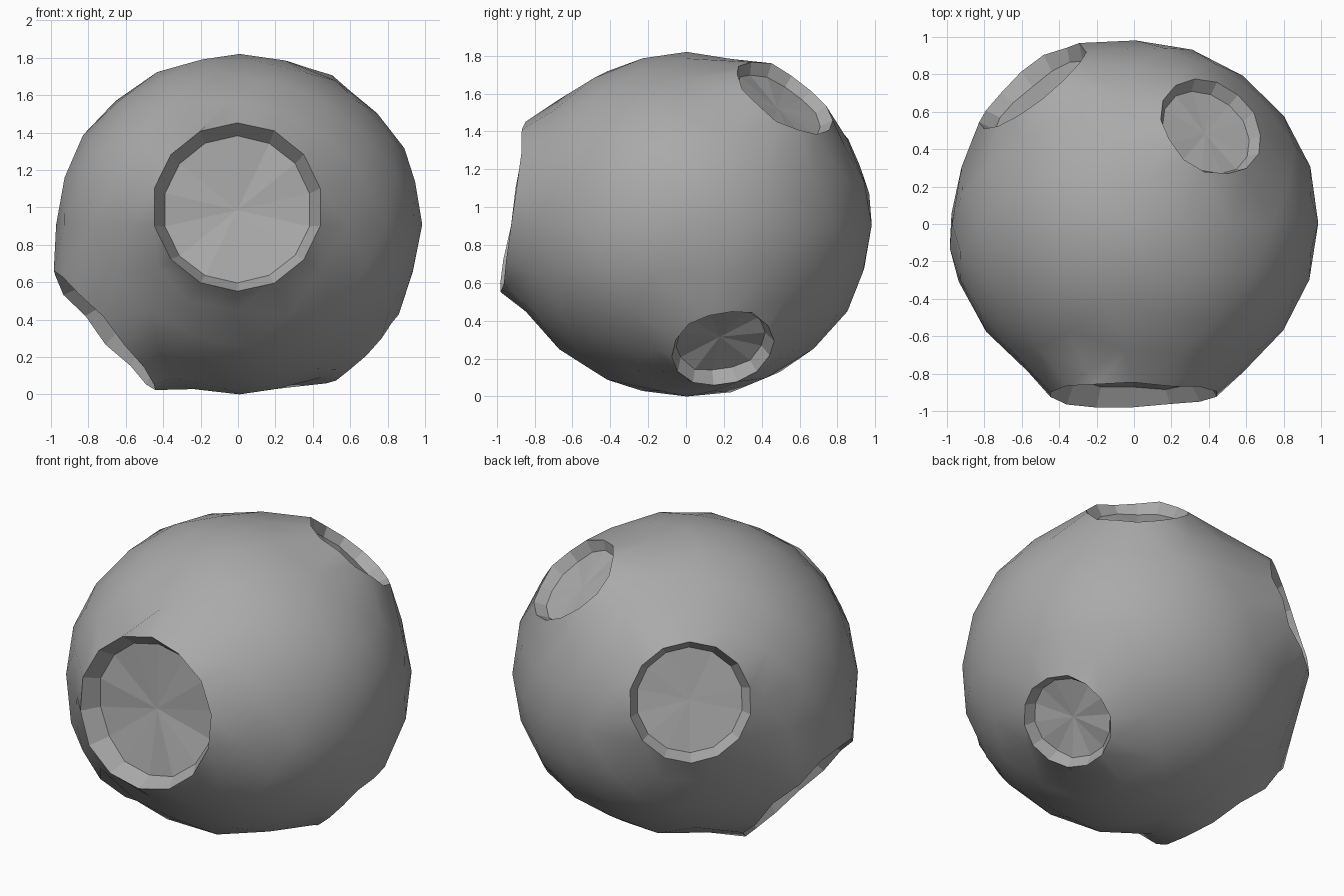
import bpy, bmesh, math, random
from mathutils import Vector

if "Cube" in bpy.data.objects:
    bpy.data.objects.remove(bpy.data.objects["Cube"], do_unlink=True)

random.seed(4)
SEGMENTS = 14
BODY = Vector((0.982, 0.98, 0.91))      # half sizes of the rock
SHIFT = Vector((0.012, 0, 0))
# Crater rims: centre from the middle of the rock, facing, radius, depth, floor roughness
CRATERS = [
    ((0, -0.92, 0.095), (0, -0.99, 0.14), 0.455, 0.1, 0.025),
    ((0.415, 0.515, 0.67), (0.42, 0.5, 0.74), 0.295, 0.06, 0.006),
    ((0.66, 0.19, -0.65), (0.66, 0.17, -0.66), 0.275, 0.07, 0.015),
    ((-0.54, 0.73, 0.24), (-0.56, 0.72, 0.26), 0.35, 0.08, 0.008),
    ((-0.71, -0.1, -0.565), (-0.74, -0.09, -0.66), 0.42, 0.1, 0.02),
]


def jitter(amount):
    return random.uniform(-amount, amount)


def ring(centre, axis, radius):
    """Points of a circle around an axis."""
    axis = axis.normalized()
    side = axis.cross(Vector((0, 0, 1))).normalized()
    up = side.cross(axis)
    turns = [math.tau * i / SEGMENTS for i in range(SEGMENTS)]
    return [centre + radius * (side * math.sin(t) + up * math.cos(t)) for t in turns]


# Round body points, left out where a crater opens
bm = bmesh.new()
bmesh.ops.create_icosphere(bm, subdivisions=3, radius=1)
final = {}
for v in list(bm.verts):
    for centre, facing, radius, depth, rough in CRATERS:
        centre = Vector(centre)
        if v.co.angle(centre) < math.atan2(radius, centre.length) + 0.08:
            bm.verts.remove(v)
            break
    else:
        final[v] = v.co * BODY * (1 + jitter(0.006)) + SHIFT

# Rim points, spread on the unit ball so that the hull joins them to the body
rims = []
for centre, facing, radius, depth, rough in CRATERS:
    centre, facing = Vector(centre), Vector(facing)
    angle = math.atan2(radius, centre.length)
    flat = ring(centre.normalized() * math.cos(angle), centre, math.sin(angle))
    real = ring(centre, facing, radius)
    rim = []
    for a, b in zip(flat, real):
        v = bm.verts.new(a)
        final[v] = b + facing.normalized() * jitter(0.012)
        rim.append(v)
    rims.append(rim)

# Skin over all points, then open the craters
bmesh.ops.delete(bm, geom=list(bm.faces), context='FACES_ONLY')
bmesh.ops.convex_hull(bm, input=list(bm.verts))
for rim in rims:
    members = set(rim)
    caps = [f for f in bm.faces if members.issuperset(f.verts)]
    bmesh.ops.delete(bm, geom=caps, context='FACES')
for e in [e for e in bm.edges if not e.link_faces]:
    bm.edges.remove(e)
for v, p in final.items():
    v.co = p
for f in bm.faces:
    f.smooth = True

# Crater walls and faceted floors
for rim, (centre, facing, radius, depth, rough) in zip(rims, CRATERS):
    centre, axis = Vector(centre), Vector(facing).normalized()
    floor = [bm.verts.new(p + axis * jitter(rough))
             for p in ring(centre - axis * depth, axis, radius * 0.87)]
    middle = bm.verts.new(centre - axis * depth * 1.2)
    for i in range(SEGMENTS):
        j = (i + 1) % SEGMENTS
        bm.faces.new((rim[i], rim[j], floor[j], floor[i]))
        bm.faces.new((floor[i], floor[j], middle))
        for pair in ((rim[i], rim[j]), (floor[i], floor[j])):
            bm.edges.get(pair).smooth = False
bmesh.ops.recalc_face_normals(bm, faces=list(bm.faces))

# Stand on the ground, centred
low = Vector([min(v.co[k] for v in bm.verts) for k in range(3)])
high = Vector([max(v.co[k] for v in bm.verts) for k in range(3)])
base = Vector(((low.x + high.x) / 2, (low.y + high.y) / 2, low.z))
bmesh.ops.translate(bm, vec=-base, verts=list(bm.verts))

mesh = bpy.data.meshes.new("cratered_rock")
bm.to_mesh(mesh)
bm.free()
rock = bpy.data.objects.new("cratered_rock", mesh)
bpy.context.collection.objects.link(rock)

stone = bpy.data.materials.new("grey_stone")
stone.use_nodes = True
stone.diffuse_color = (0.4, 0.4, 0.4, 1)
stone.node_tree.nodes["Principled BSDF"].inputs["Base Color"].default_value = (0.4, 0.4, 0.4, 1)
mesh.materials.append(stone)
